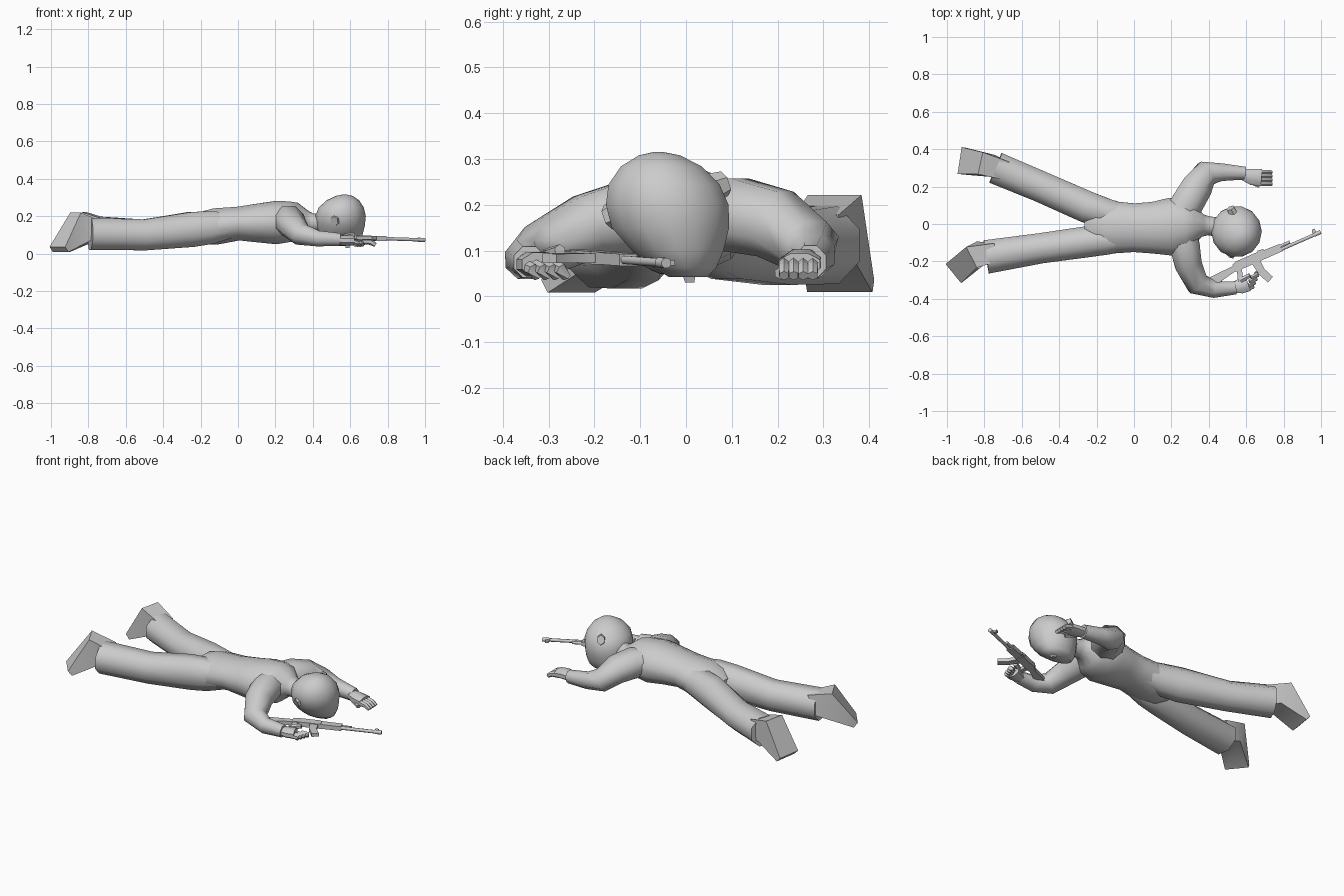
import bpy, bmesh, math
from mathutils import Vector


def finish(name, bm, angle=50):
    bmesh.ops.recalc_face_normals(bm, faces=bm.faces)
    me = bpy.data.meshes.new(name)
    bm.to_mesh(me)
    bm.free()
    ob = bpy.data.objects.new(name, me)
    bpy.context.collection.objects.link(ob)
    bpy.ops.object.select_all(action='DESELECT')
    ob.select_set(True)
    bpy.context.view_layer.objects.active = ob
    bpy.ops.object.shade_smooth_by_angle(angle=math.radians(angle))
    return ob


def loft(name, rings, n=8, angle=50, level=False):
    """Skin rings of (x, y, z, half width, half height) along their path; level keeps rings flat."""
    bm = bmesh.new()
    pts = [Vector(r[:3]) for r in rings]
    loops = []
    for i, r in enumerate(rings):
        t = (pts[min(i + 1, len(pts) - 1)] - pts[max(i - 1, 0)]).normalized()
        if level:
            t = Vector((0, 0, 1))
        ref = Vector((0, 0, 1)) if abs(t.z) < 0.8 else Vector((1, 0, 0))
        side = ref.cross(t).normalized()
        up = t.cross(side)
        k = 1 / math.cos(math.pi / n)
        loop = []
        for j in range(n):
            a = 2 * math.pi * (j + 0.5) / n
            loop.append(bm.verts.new(pts[i] + side * r[3] * k * math.cos(a)
                                     + up * r[4] * k * math.sin(a)))
        loops.append(loop)
    for a, b in zip(loops, loops[1:]):
        for j in range(n):
            bm.faces.new((a[j], a[(j + 1) % n], b[(j + 1) % n], b[j]))
    bm.faces.new(loops[0])
    bm.faces.new(loops[-1])
    return finish(name, bm, angle)


# Torso running into the shoulders and neck
loft("torso", [(-.26, -.01, .13, .06, .05), (-.2, -.012, .135, .135, .085),
               (-.12, -.018, .145, .14, .097), (0, -.02, .16, .13, .09),
               (.1, -.02, .163, .138, .103), (.2, -.015, .165, .155, .115),
               (.28, -.005, .172, .14, .108), (.32, -.005, .176, .11, .095),
               (.365, -.008, .172, .06, .058), (.40, -.01, .165, .05, .048),
               (.48, -.02, .165, .055, .05)], 12)

# Trouser legs, rooted inside the hips
loft("left_leg", [(-.03, .04, .15, .06, .065), (-.14, .055, .14, .078, .085),
                  (-.25, .09, .13, .085, .092),
                  (-.5, .20, .103, .083, .078), (-.74, .30, .112, .086, .085)])
loft("right_leg", [(-.03, -.08, .15, .06, .065), (-.14, -.088, .14, .075, .088),
                   (-.25, -.095, .128, .083, .093),
                   (-.5, -.13, .1, .081, .083), (-.79, -.176, .105, .09, .085)])

# Shoes tapering to toes on the ground
loft("left_shoe", [(-.70, .29, .12, .05, .06), (-.79, .318, .148, .06, .08),
                   (-.92, .338, .022, .072, .018)], 4, 60)
loft("right_shoe", [(-.76, -.155, .12, .05, .06), (-.84, -.163, .145, .062, .08),
                    (-.957, -.258, .022, .066, .018)], 4, 60)

# Sleeves
loft("left_sleeve", [(.23, .03, .18, .08, .07), (.285, .11, .178, .087, .08),
                     (.335, .195, .158, .083, .075),
                     (.385, .27, .108, .068, .06), (.47, .277, .088, .047, .045),
                     (.595, .272, .075, .034, .036)])
loft("right_sleeve", [(.255, -.03, .18, .075, .07), (.272, -.12, .175, .08, .08),
                      (.29, -.215, .152, .072, .07),
                      (.34, -.32, .1, .062, .055), (.43, -.35, .08, .045, .042),
                      (.545, -.342, .075, .034, .034)])

# Hands: palm, thumb and fingers
loft("left_palm", [(.56, .272, .075, .025, .024), (.63, .252, .075, .043, .028),
                   (.68, .248, .07, .045, .024)])
loft("left_thumb", [(.61, .235, .065, .014, .014), (.67, .205, .05, .012, .012)], 6)
loft("right_palm", [(.52, -.342, .072, .025, .024), (.57, -.332, .07, .04, .027),
                    (.61, -.318, .07, .042, .026)])
loft("right_thumb", [(.57, -.30, .09, .014, .014), (.62, -.275, .1, .012, .012)], 6)
for i in range(4):
    y = .214 + .021 * i
    loft(f"left_finger_{i}", [(.665, y, .068, .011, .016), (.71, y, .062, .011, .014),
                              (.735, y, .045, .01, .01)], 6)
    q = i * .021
    loft(f"right_finger_{i}", [(.60 + q * .4, -.35 + q, .065, .011, .014),
                               (.635 + q * .4, -.335 + q, .058, .011, .013),
                               (.625 + q * .4, -.325 + q, .042, .01, .009)], 6)

# Head, leaning to one side with the flat face toward the ground
loft("head", [(.54, .005, .042, .042, .075), (.545, -.002, .062, .068, .098),
              (.548, -.018, .10, .10, .115), (.548, -.034, .15, .128, .127),
              (.548, -.041, .20, .134, .132), (.552, -.048, .245, .121, .118),
              (.56, -.054, .284, .088, .086), (.568, -.058, .308, .045, .045),
              (.57, -.06, .315, .012, .012)], 14, 50, True)
loft("nose", [(.59, .005, .07, .02, .02), (.585, .008, .03, .01, .01)], 4, 30, True)
for nm, s, z in (("left", 1, .235), ("right", -1, .185)):
    y = -.043 + s * .10
    loft(nm + "_ear", [(.53, y, z, .022, .03), (.515, y + s * .028, z + s * .012, .02, .024)], 6, 30)

# Rifle lying on its side: (s, t) run along and across the weapon
D, N, O = Vector((.915, .402, -.03)), Vector((-.402, .915, .0)), Vector((.415, -.312, .092))


def slab(name, outline, thick):
    bm = bmesh.new()
    rows = [[bm.verts.new(O + D * s + N * t + Vector((0, 0, h))) for s, t in outline]
            for h in (-thick / 2, thick / 2)]
    bm.faces.new(rows[0])
    bm.faces.new(rows[1])
    for j in range(len(outline)):
        k = (j + 1) % len(outline)
        bm.faces.new((rows[0][j], rows[0][k], rows[1][k], rows[1][j]))
    return finish(name, bm, 30)


def tube(name, s0, s1, t, r):
    a, b = O + D * s0 + N * t, O + D * s1 + N * t
    return loft(name, [(*a, r, r), (*b, r, r)], 8)


slab("rifle_stock", [(0, -.025), (0, .028), (.15, .035), (.15, .005)], .022)
slab("rifle_receiver", [(.14, 0), (.14, .042), (.16, .05), (.29, .05), (.30, .04), (.30, 0)], .028)
slab("rifle_grip", [(.15, .005), (.18, .005), (.155, -.06), (.13, -.055)], .02)
slab("rifle_magazine", [(.237, .005), (.285, .005), (.288, -.05), (.312, -.105),
                        (.275, -.122), (.248, -.06)], .02)
slab("rifle_handguard", [(.295, 0), (.295, .046), (.415, .042), (.415, .0)], .026)
slab("rifle_rear_sight", [(.29, .035), (.29, .056), (.325, .052), (.325, .035)], .014)
tube("rifle_gas_tube", .40, .47, .03, .008)
tube("rifle_barrel", .40, .63, .012, .009)
tube("rifle_muzzle", .605, .642, .012, .011)
slab("rifle_front_sight", [(.595, .01), (.604, .042), (.62, .042), (.622, .01)], .012)
